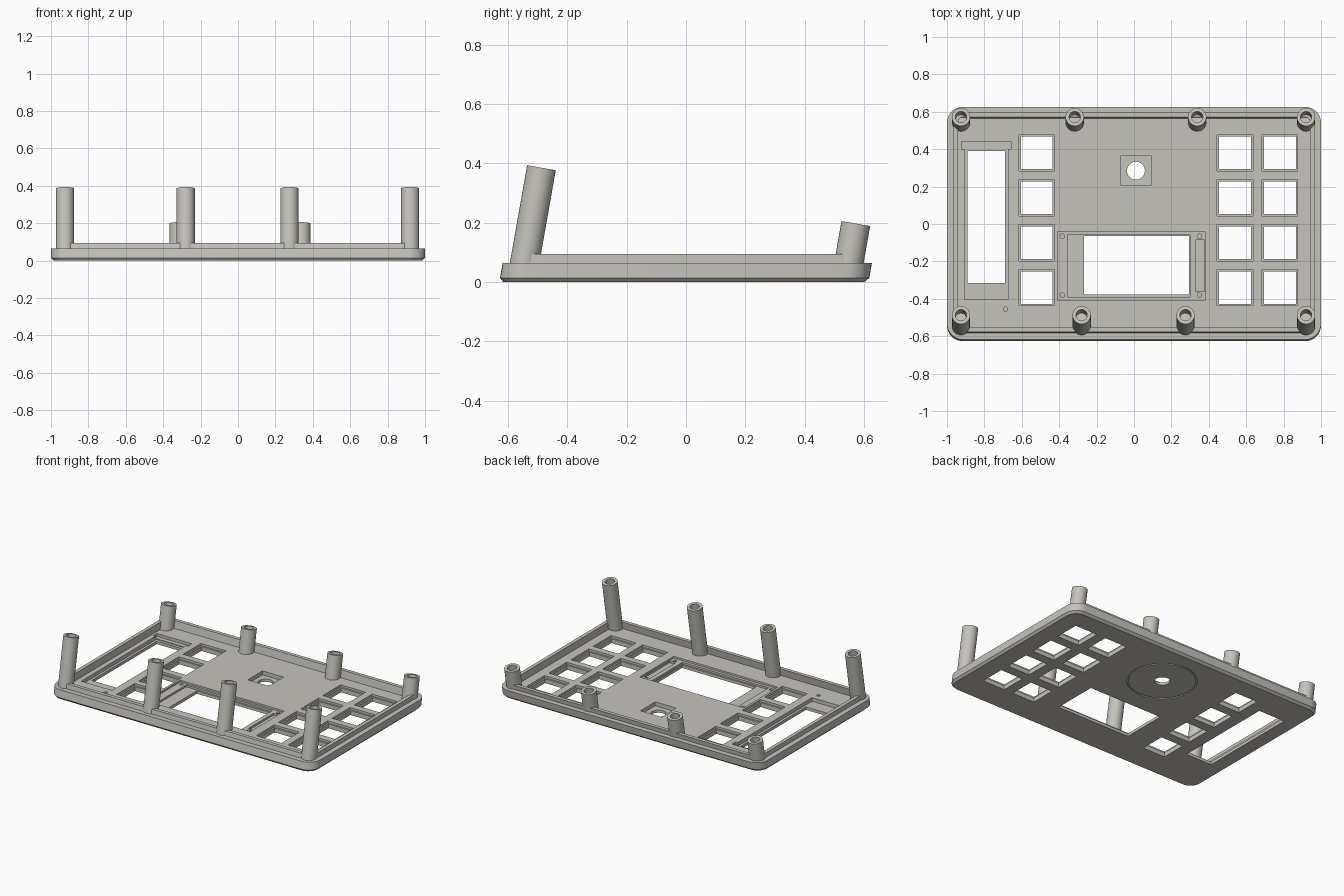
import bpy, bmesh, math
from mathutils import Vector

if "Cube" in bpy.data.objects:
    bpy.data.objects.remove(bpy.data.objects["Cube"])

SHEAR = math.tan(math.radians(10))   # whole shell leans back 10 degrees
FLOOR = 0.045                        # inside floor height

grey = bpy.data.materials.new("warm_grey")
grey.diffuse_color = (0.56, 0.55, 0.50, 1)
grey.use_nodes = True
grey.node_tree.nodes["Principled BSDF"].inputs["Base Color"].default_value = grey.diffuse_color


def make_object(name, bm):
    bmesh.ops.recalc_face_normals(bm, faces=bm.faces)
    me = bpy.data.meshes.new(name)
    bm.to_mesh(me)
    bm.free()
    me.materials.append(grey)
    ob = bpy.data.objects.new(name, me)
    bpy.context.collection.objects.link(ob)
    return ob


def smooth(ob):
    bpy.ops.object.select_all(action='DESELECT')
    ob.select_set(True)
    bpy.context.view_layer.objects.active = ob
    bpy.ops.object.shade_smooth_by_angle(angle=math.radians(30))


def rounded_loop(bm, inset, z, steps=8):
    """Rounded rectangle, inset from the outer edge, leaning with height."""
    r = 0.085 - inset
    cx, cy = 1 - 0.085, 0.622 - 0.085
    verts = []
    for q, (sx, sy) in enumerate([(1, 1), (-1, 1), (-1, -1), (1, -1)]):
        for i in range(steps + 1):
            a = math.pi / 2 * (q + i / steps)
            verts.append(bm.verts.new((sx * cx + r * math.cos(a),
                                       sy * cy + r * math.sin(a) + SHEAR * (z - 0.04), z)))
    return verts


def bridge(bm, a, b):
    for i in range(len(a)):
        j = (i + 1) % len(a)
        bm.faces.new((a[i], a[j], b[j], b[i]))


def cut(target, bm):
    """Subtract a closed bmesh from the target and apply the result."""
    cutter = make_object("cutter", bm)
    mod = target.modifiers.new("cut", 'BOOLEAN')
    mod.operation, mod.solver, mod.object = 'DIFFERENCE', 'EXACT', cutter
    dg = bpy.context.evaluated_depsgraph_get()
    me = bpy.data.meshes.new_from_object(target.evaluated_get(dg))
    target.modifiers.clear()
    target.data = me
    bpy.data.objects.remove(cutter)


def box(x0, x1, y0, y1, z0, z1=0.2):
    bm = bmesh.new()
    bmesh.ops.create_cube(bm, size=1)
    for v in bm.verts:
        v.co = Vector((x0 + (v.co.x + .5) * (x1 - x0),
                       y0 + (v.co.y + .5) * (y1 - y0),
                       z0 + (v.co.z + .5) * (z1 - z0)))
    return bm


def cylinder(x, y, r, z0, z1=0.2, n=32):
    bm = bmesh.new()
    bmesh.ops.create_cone(bm, cap_ends=True, segments=n, radius1=r, radius2=r, depth=z1 - z0)
    bmesh.ops.translate(bm, verts=bm.verts, vec=(x, y, (z0 + z1) / 2))
    return bm


# Tray: chamfered base, outer ledge, raised lip and sunken floor
bm = bmesh.new()
profile = [(0.014, 0), (0, 0.014), (0, 0.064), (0.035, 0.064),
           (0.035, 0.095), (0.06, 0.095), (0.06, FLOOR)]
loops = [rounded_loop(bm, i, z) for i, z in profile]
for a, b in zip(loops, loops[1:]):
    bridge(bm, a, b)
bm.faces.new(loops[0])
bm.faces.new(loops[-1])
tray = make_object("tray", bm)

# Key openings with a shallow step around each
for x in (-0.52, 0.54, 0.78):
    for y in (0.38, 0.14, -0.10, -0.34):
        cut(tray, box(x - .095, x + .095, y - .097, y + .097, 0.03))
        cut(tray, box(x - .085, x + .085, y - .087, y + .087, -0.1))

# Screen bay: outer step, deeper panel, connector slot and window
cut(tray, box(-0.41, 0.38, -0.41, -0.04, 0.033))
cut(tray, box(-0.355, 0.30, -0.39, -0.055, 0.020))
cut(tray, box(0.33, 0.378, -0.36, -0.085, 0.020))
cut(tray, box(-0.267, 0.295, -0.378, -0.065, -0.1))
for x in (-0.383, 0.350):
    for y in (-0.38, -0.065):
        cut(tray, cylinder(x, y, 0.012, 0.015, n=16))

# Slider bay: recess, end tab, window and a pilot hole
cut(tray, box(-0.907, -0.673, -0.405, 0.41, 0.020))
cut(tray, box(-0.922, -0.658, 0.40, 0.44, 0.025))
cut(tray, box(-0.89, -0.69, -0.315, 0.39, -0.1))
cut(tray, cylinder(-0.687, -0.455, 0.012, 0.015, n=16))

# Knob seat: square pocket, shaft hole and ring groove underneath
cut(tray, box(-0.07, 0.09, 0.205, 0.365, 0.018))
cut(tray, cylinder(0.01, 0.285, 0.048, -0.1))
bm = bmesh.new()
rings = []
for r, z in ((0.21, -0.02), (0.22, -0.02), (0.22, 0.006), (0.21, 0.006)):
    rings.append([bm.verts.new((0.01 + r * math.cos(t * math.tau / 64),
                                0.285 + r * math.sin(t * math.tau / 64), z)) for t in range(64)])
for k in range(4):
    bridge(bm, rings[k], rings[(k + 1) % 4])
cut(tray, bm)
smooth(tray)


# Hollow screw posts leaning back with the shell
def post(name, x, y_top, z_top):
    bm = bmesh.new()
    axis = Vector((0, math.sin(math.radians(10)), math.cos(math.radians(10))))
    side = Vector((0, axis.z, -axis.y))
    top = Vector((x, y_top, z_top))
    length = (z_top - 0.03) / axis.z
    n, rings = 32, []
    for r, d in ((0.049, length), (0.049, 0), (0.030, 0), (0.030, 0.11)):
        rings.append([bm.verts.new(top - axis * d
                                   + Vector((r * math.cos(t * math.tau / n), 0, 0))
                                   + side * r * math.sin(t * math.tau / n)) for t in range(n)])
    for a, b in zip(rings, rings[1:]):
        bridge(bm, a, b)
    bm.faces.new(rings[0])
    bm.faces.new(rings[-1])
    smooth(make_object(name, bm))


for i, x in enumerate((-0.925, -0.28, 0.275, 0.92)):
    post(f"front_post_{i + 1}", x, -0.487, 0.385)
for i, x in enumerate((-0.925, -0.317, 0.338, 0.92)):
    post(f"rear_post_{i + 1}", x, 0.572, 0.197)
